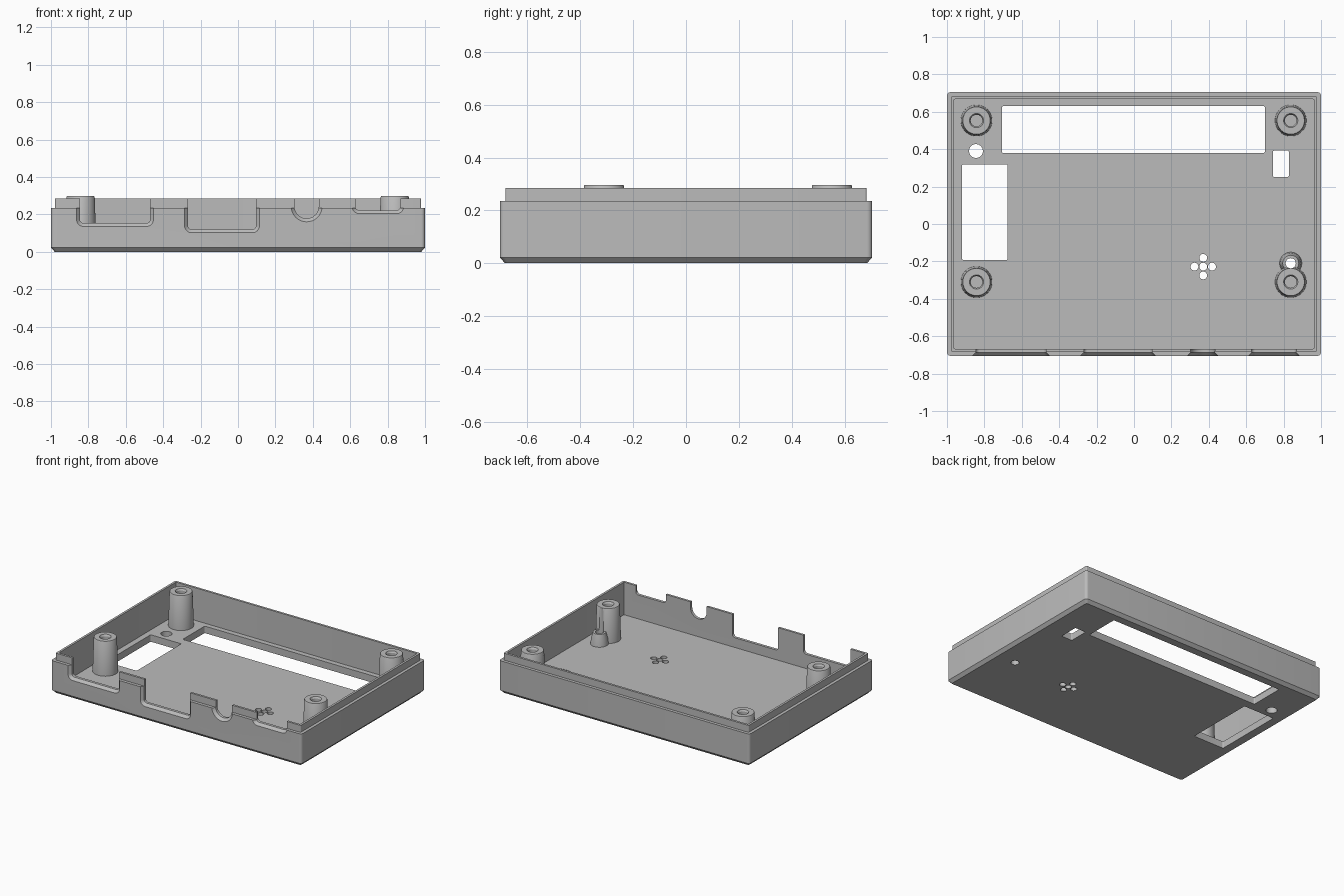
import bpy, bmesh, math

if "Cube" in bpy.data.objects:
    bpy.data.objects.remove(bpy.data.objects["Cube"])

grey = bpy.data.materials.new("plastic grey")
grey.diffuse_color = (0.5, 0.5, 0.5, 1)
grey.use_nodes = True
grey.node_tree.nodes["Principled BSDF"].inputs["Base Color"].default_value = grey.diffuse_color
FLOOR = 0.05


def rounded(x0, x1, y0, y1, r, n=6):
    """Counter-clockwise rounded rectangle."""
    pts = []
    for cx, cy, a in ((x1 - r, y1 - r, 0), (x0 + r, y1 - r, 90),
                      (x0 + r, y0 + r, 180), (x1 - r, y0 + r, 270)):
        for i in range(n + 1):
            t = math.radians(a + 90 * i / n)
            pts.append((cx + r * math.cos(t), cy + r * math.sin(t)))
    return pts


def circle(cx, cy, r, n=40):
    return [(cx + r * math.cos(2 * math.pi * i / n),
             cy + r * math.sin(2 * math.pi * i / n)) for i in range(n)]


def loft(name, rings):
    """Closed solid through rings of 3D points."""
    bm = bmesh.new()
    loops = [[bm.verts.new(p) for p in ring] for ring in rings]
    n = len(loops[0])
    for a, b in zip(loops, loops[1:]):
        for i in range(n):
            j = (i + 1) % n
            bm.faces.new((a[i], a[j], b[j], b[i]))
    bm.faces.new(loops[0][::-1])
    bm.faces.new(loops[-1])
    bmesh.ops.recalc_face_normals(bm, faces=bm.faces)
    me = bpy.data.meshes.new(name)
    bm.to_mesh(me)
    bm.free()
    ob = bpy.data.objects.new(name, me)
    bpy.context.collection.objects.link(ob)
    me.materials.append(grey)
    return ob


def flat(pts, z):
    return [(x, y, z) for x, y in pts]


def upright(pts, y):
    return [(x, y, z) for x, z in pts]


def activate(ob):
    bpy.ops.object.select_all(action='DESELECT')
    ob.select_set(True)
    bpy.context.view_layer.objects.active = ob


def cut(ob, cutter):
    activate(ob)
    m = ob.modifiers.new("cut", 'BOOLEAN')
    m.operation = 'DIFFERENCE'
    m.solver = 'EXACT'
    m.object = cutter
    bpy.ops.object.modifier_apply(modifier=m.name)
    bpy.data.objects.remove(cutter, do_unlink=True)


def smooth(ob):
    activate(ob)
    bpy.ops.object.shade_smooth_by_angle(angle=math.radians(30))


def tray(hx, hy, r, z):
    return flat(rounded(-hx, hx, -hy, hy, r), z)


def drill(x, y, r):
    return loft("drill", [flat(circle(x, y, r), z) for z in (-0.1, 0.4)])


# Open tray with chamfered base, ledge and thin lip
shell = loft("case_shell", [
    tray(0.98, 0.685, 0.012, 0), tray(1, 0.705, 0.02, 0.022),
    tray(1, 0.705, 0.02, 0.235), tray(0.978, 0.683, 0.006, 0.235),
    tray(0.978, 0.683, 0.006, 0.285), tray(0.962, 0.667, 0.004, 0.285),
    tray(0.962, 0.667, 0.004, FLOOR)])

# Rectangular windows in the floor
for box in ((-0.707, 0.70, 0.38, 0.63), (-0.92, -0.675, -0.192, 0.318),
            (0.742, 0.828, 0.252, 0.392)):
    pts = rounded(*box, 0.008)
    cut(shell, loft("window_cutter", [flat(pts, -0.1), flat(pts, 0.15)]))

# Round floor holes: button, speaker cross and light pipe
PIPE = (0.838, -0.21, 0.027)
d = 0.047
for hole in [(-0.845, 0.39, 0.037), PIPE] + [
        (0.37 + dx, -0.228 + dy, 0.021)
        for dx, dy in ((0, 0), (d, 0), (-d, 0), (0, d), (0, -d))]:
    cut(shell, drill(*hole))

# Connector notches in the front wall, flared on the outside
for x0, x1, z0, r in ((-0.845, -0.47, 0.153, 0.02), (-0.268, 0.097, 0.12, 0.02),
                      (0.302, 0.432, 0.178, 0.065), (0.628, 0.868, 0.222, 0.02)):
    rings = []
    for y, e in ((-0.725, 0.038), (-0.687, 0), (-0.6, 0)):
        rings.append(upright(rounded(x0 - e, x1 + e, z0 - e, 0.5, r + e, 8), y))
    cut(shell, loft("notch_cutter", rings))
smooth(shell)

# Four screw posts with countersunk blind holes
posts = {}
for side, x in (("left", -0.842), ("right", 0.838)):
    for end, y in (("front", -0.31), ("back", 0.553)):
        profile = ((0.084, FLOOR - 0.005), (0.076, 0.292), (0.073, 0.297),
                   (0.038, 0.297), (0.031, 0.285), (0.031, 0.08))
        posts[side, end] = loft(f"{end}_{side}_post",
                                [flat(circle(x, y, r), z) for r, z in profile])

# Short light pipe beside the front right post
px, py, pr = PIPE
pipe = loft("light_pipe", [flat(circle(px, py, r), z) for r, z in
                           ((0.06, FLOOR - 0.005), (0.055, 0.09), (0.043, 0.135))])
cut(pipe, drill(*PIPE))
cut(posts["right", "front"], drill(*PIPE))
for ob in [pipe, *posts.values()]:
    smooth(ob)
